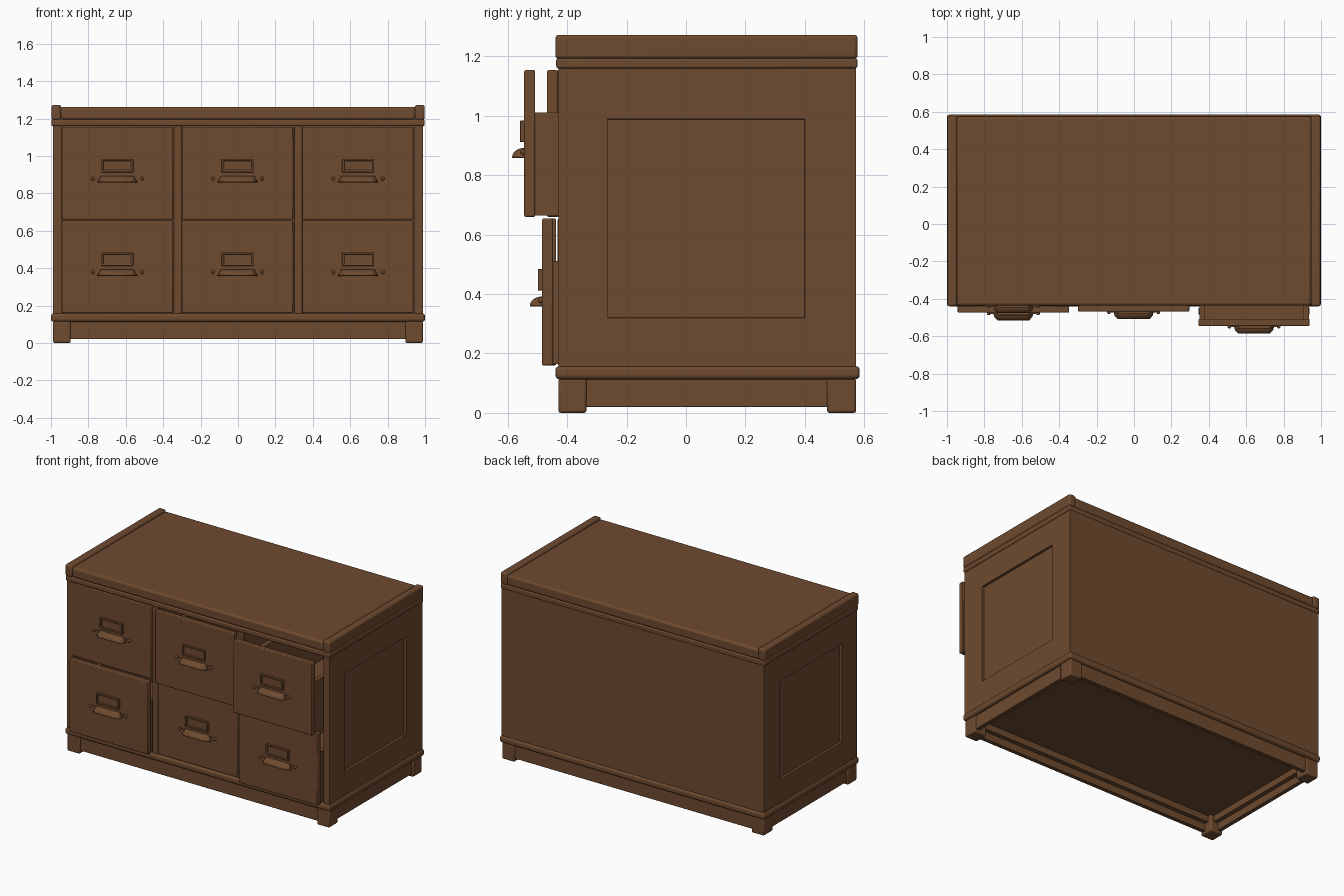
import bpy, bmesh, math
from mathutils import Vector

if "Cube" in bpy.data.objects:
    bpy.data.objects.remove(bpy.data.objects["Cube"])

wood = bpy.data.materials.new("brown_wood")
wood.diffuse_color = (0.156, 0.069, 0.028, 1)
wood.use_nodes = True
wood.node_tree.nodes["Principled BSDF"].inputs["Base Color"].default_value = wood.diffuse_color


def finish(name, bm, bevel=0.0, segments=2, smooth=True):
    bmesh.ops.recalc_face_normals(bm, faces=bm.faces)
    mesh = bpy.data.meshes.new(name)
    bm.to_mesh(mesh)
    bm.free()
    mesh.materials.append(wood)
    ob = bpy.data.objects.new(name, mesh)
    bpy.context.collection.objects.link(ob)
    if bevel:
        mod = ob.modifiers.new("soft_edges", 'BEVEL')
        mod.width, mod.segments, mod.limit_method = bevel, segments, 'ANGLE'
    if smooth:
        bpy.ops.object.select_all(action='DESELECT')
        ob.select_set(True)
        bpy.context.view_layer.objects.active = ob
        bpy.ops.object.shade_smooth_by_angle(angle=math.radians(35))
    return ob


def add_box(bm, x, y, z):
    """Add a box given as (min, max) on every axis."""
    verts = bmesh.ops.create_cube(bm, size=1)["verts"]
    for v in verts:
        v.co = Vector([sum(r) / 2 + c * (r[1] - r[0]) for r, c in zip((x, y, z), v.co)])
    return verts


def box(name, x, y, z, bevel=0.003, segments=2):
    bm = bmesh.new()
    add_box(bm, x, y, z)
    return finish(name, bm, bevel, segments)


def span(s, a, b):
    return tuple(sorted((s * a, s * b)))


# Case sides with a sunken rectangular panel
for s, side in ((-1, "left"), (1, "right")):
    bm = bmesh.new()
    add_box(bm, span(s, 0.945, 0.99), (-0.43, 0.573), (0.155, 1.165))
    bm.normal_update()
    face = next(f for f in bm.faces if f.normal.x * s > 0.9)
    bmesh.ops.inset_individual(bm, faces=[face], thickness=0.05)
    for v in face.verts:
        v.co.y = -0.265 if v.co.y < 0.07 else 0.40
        v.co.z = 0.32 if v.co.z < 0.66 else 0.99
    bmesh.ops.inset_individual(bm, faces=[face], thickness=0.002)
    for v in face.verts:
        v.co.x -= s * 0.015
    finish(side + "_side", bm)

    # Vertical divider, raised end strip of the top
    box(side + "_divider", span(s, 0.30, 0.345), (-0.43, 0.55), (0.155, 1.165))
    box(side + "_top_strip", span(s, 0.946, 0.998), (-0.44, 0.578), (1.192, 1.273), 0.012, 3)

# Case back, worktop and base moulding
box("back_panel", (-0.95, 0.95), (0.54, 0.573), (0.155, 1.165), 0)
box("top_lower_board", (-0.997, 0.997), (-0.437, 0.577), (1.16, 1.195), 0.008, 3)
box("top_upper_board", (-0.95, 0.95), (-0.436, 0.576), (1.193, 1.262), 0.014, 3)
box("base_moulding", (-1.0, 1.0), (-0.44, 0.585), (0.113, 0.158), 0.015, 4)

# Hollow plinth: rails with an inner ledge, and corner feet
for s, side in ((-1, "left"), (1, "right")):
    box(side + "_plinth_rail", span(s, 0.95, 0.978), (-0.40, 0.54), (0.02, 0.116))
    box(side + "_plinth_ledge", span(s, 0.92, 0.952), (-0.39, 0.53), (0.07, 0.116), 0)
    for y0, y1, end in ((-0.43, -0.335, "front"), (0.475, 0.573, "back")):
        box(f"{end}_{side}_foot", span(s, 0.895, 0.988), (y0, y1), (0, 0.116), 0.008)
for y0, y1, l0, l1, end in ((-0.42, -0.392, -0.394, -0.362, "front"),
                            (0.535, 0.563, 0.505, 0.537, "back")):
    box(end + "_plinth_rail", (-0.96, 0.96), (y0, y1), (0.02, 0.116))
    box(end + "_plinth_ledge", (-0.94, 0.94), (l0, l1), (0.07, 0.116), 0)


def label_holder(name, x, y, z):
    """Card frame with a sunken centre."""
    bm = bmesh.new()
    add_box(bm, (x - 0.085, x + 0.085), (y - 0.014, y + 0.002), (z, z + 0.072))
    bm.normal_update()
    face = next(f for f in bm.faces if f.normal.y < -0.9)
    bmesh.ops.inset_individual(bm, faces=[face], thickness=0.013)
    bmesh.ops.inset_individual(bm, faces=[face], thickness=0.002)
    for v in face.verts:
        v.co.y += 0.009
    finish(name, bm, 0.002)


def cup_pull(name, x, y, z):
    """Quarter-round cup, open underneath, with a flange and end knobs."""
    outline = [(-0.108, 0), (-0.102, -0.022), (-0.085, -0.041),
               (0.085, -0.041), (0.102, -0.022), (0.108, 0)]
    bm = bmesh.new()
    rings = []
    for i in range(6):
        a = math.radians(16 * i)
        rings.append([bm.verts.new((x + px * (1 - 0.17 * math.sin(a)),
                                    y + py * math.cos(a),
                                    z + 0.032 * math.sin(a))) for px, py in outline])
    for lo, hi in zip(rings, rings[1:]):
        for j in range(len(outline) - 1):
            bm.faces.new((lo[j], lo[j + 1], hi[j + 1], hi[j]))
    bm.faces.new(rings[-1])
    cup = finish(name + "_cup", bm)
    shell = cup.modifiers.new("thickness", 'SOLIDIFY')
    shell.thickness = 0.004
    bm = bmesh.new()
    add_box(bm, (x - 0.128, x + 0.128), (y - 0.006, y + 0.002), (z + 0.012, z + 0.026))
    for s in (-1, 1):
        knob = bmesh.ops.create_uvsphere(bm, u_segments=10, v_segments=6, radius=0.01)["verts"]
        bmesh.ops.translate(bm, verts=knob, vec=(x + s * 0.132, y - 0.004, z + 0.019))
    finish(name + "_flange", bm)


def drawer(name, x, y, z):
    """Open box drawer: x centre, y of the front face, z of the bottom."""
    w, back = 0.2975, min(y + 0.95, 0.53)
    box(name + "_front", (x - w, x + w), (y, y + 0.037), (z, z + 0.494), 0.005)
    y0, t, h = y + 0.036, 0.03, 0.352
    bm = bmesh.new()
    for s in (-1, 1):
        edges = sorted((x + s * (w - 0.005), x + s * (w - 0.005 - t)))
        add_box(bm, edges, (y0, back), (z + 0.004, z + h))
    add_box(bm, (x - w + t, x + w - t), (back - t, back), (z + 0.004, z + h))
    add_box(bm, (x - w + t, x + w - t), (y0, back - t), (z + 0.004, z + 0.024))
    finish(name + "_box", bm, 0, smooth=False)
    label_holder(name + "_label_holder", x, y, z + 0.252)
    cup_pull(name + "_pull", x, y, z + 0.2)


# Six drawers, pulled out by different amounts
columns = (("left", -0.645), ("middle", -0.002), ("right", 0.642))
rows = (("lower", 0.16, (-0.474, -0.432, -0.485)),
        ("upper", 0.66, (-0.436, -0.468, -0.545)))
for row, z, fronts in rows:
    for (col, x), y in zip(columns, fronts):
        drawer(f"{row}_{col}_drawer", x, y, z)
